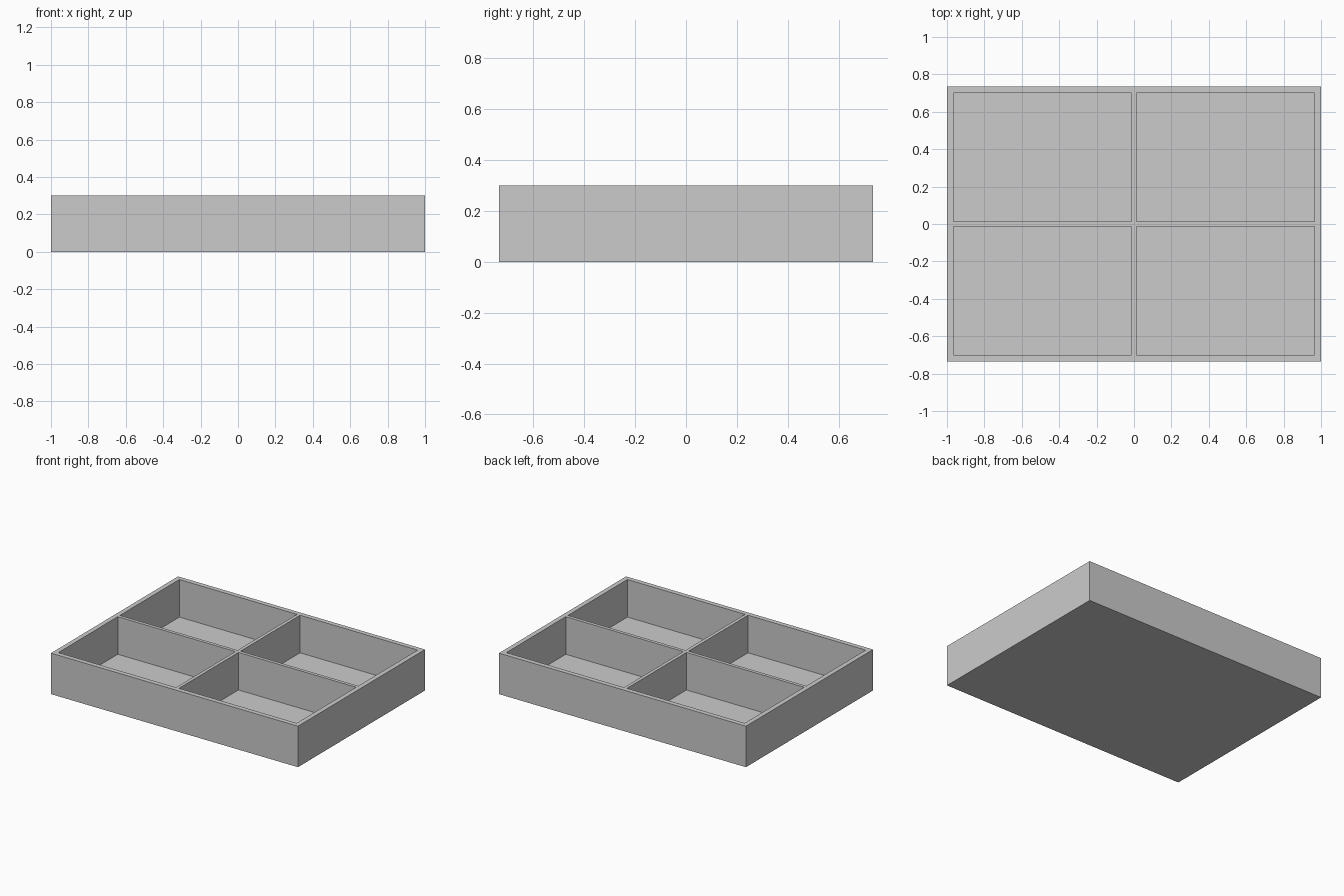
import bpy
import bmesh
from mathutils import Matrix, Vector

if "Cube" in bpy.data.objects:
    bpy.data.objects.remove(bpy.data.objects["Cube"], do_unlink=True)

WIDTH, DEPTH, HEIGHT = 2.0, 1.47, 0.3
WALL, DIVIDER, FLOOR = 0.035, 0.025, 0.025

# Single matte grey for the whole tray
grey = bpy.data.materials.new("plain grey")
grey.use_nodes = True
grey.diffuse_color = (0.6, 0.6, 0.6, 1)
grey.node_tree.nodes["Principled BSDF"].inputs["Base Color"].default_value = (0.6, 0.6, 0.6, 1)

# Solid block standing on the ground
bm = bmesh.new()
size = Matrix.Diagonal((WIDTH, DEPTH, HEIGHT, 1))
bmesh.ops.create_cube(bm, size=1, matrix=Matrix.Translation((0, 0, HEIGHT / 2)) @ size)

# Score the top along the rim and divider edges
for axis, length in ((0, WIDTH), (1, DEPTH)):
    for offset in (length / 2 - WALL, DIVIDER / 2):
        for side in (-1, 1):
            point, normal = Vector(), Vector()
            point[axis] = side * offset
            normal[axis] = 1
            top = [f for f in bm.faces if f.normal.z > 0.9]
            edges = {e for f in top for e in f.edges}
            verts = {v for f in top for v in f.verts}
            bmesh.ops.bisect_plane(bm, geom=top + list(edges) + list(verts),
                                   plane_co=point, plane_no=normal)
            bm.normal_update()


def is_pocket(face):
    """True for the four large openings between rim and dividers."""
    centre = face.calc_center_median()
    return (face.normal.z > 0.9
            and DIVIDER / 2 < abs(centre.x) < WIDTH / 2 - WALL
            and DIVIDER / 2 < abs(centre.y) < DEPTH / 2 - WALL)


# Sink the four compartments down to the floor
pockets = [f for f in bm.faces if is_pocket(f)]
floors = bmesh.ops.extrude_discrete_faces(bm, faces=pockets)["faces"]
for face in floors:
    bmesh.ops.translate(bm, vec=(0, 0, FLOOR - HEIGHT), verts=face.verts)

bmesh.ops.recalc_face_normals(bm, faces=bm.faces)
mesh = bpy.data.meshes.new("divided_tray")
bm.to_mesh(mesh)
bm.free()
mesh.materials.append(grey)
tray = bpy.data.objects.new("divided_tray", mesh)
bpy.context.collection.objects.link(tray)
